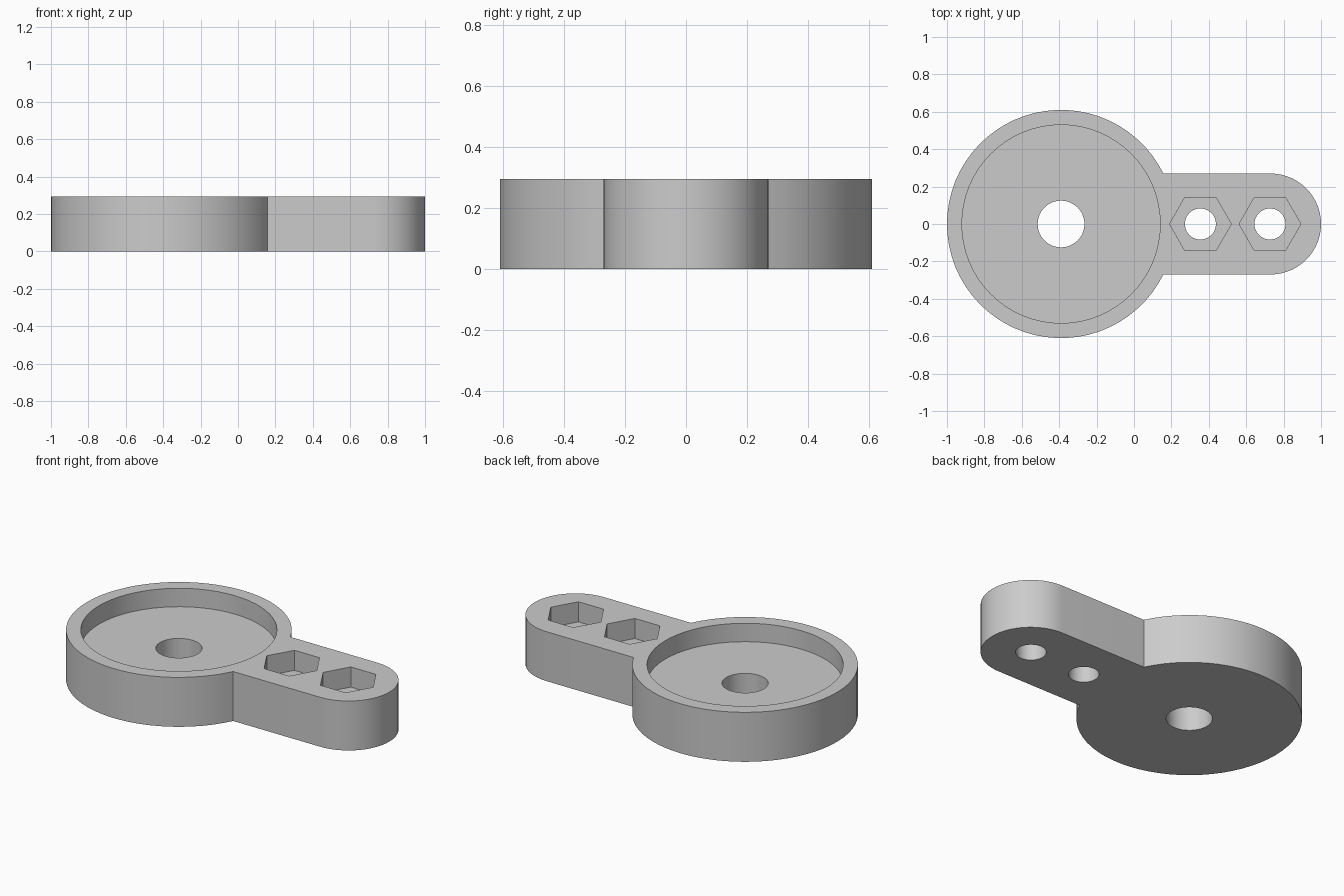
import bpy
import bmesh
from math import asin, cos, sin, pi

HEIGHT = 0.295
DISC_X, DISC_R = -0.39, 0.61
ARM_X, ARM_R = 0.73, 0.27
FLOOR_Z = 0.185      # floor of the round recess
NUT_Z = 0.175        # floor of the nut pockets
BOLT_XS = (0.355, 0.727)

old = bpy.data.objects.get("Cube")
if old:
    bpy.data.objects.remove(old, do_unlink=True)

grey = bpy.data.materials.new("Plain grey")
grey.use_nodes = True
colour = (0.6, 0.6, 0.6, 1)
grey.diffuse_color = colour
grey.node_tree.nodes["Principled BSDF"].inputs["Base Color"].default_value = colour


def arc(cx, radius, start, end, steps):
    """Points along an arc centred on the x axis."""
    angles = [start + (end - start) * i / steps for i in range(steps + 1)]
    return [(cx + radius * cos(a), radius * sin(a)) for a in angles]


def prism(name, outline, z0, z1):
    """Extrude a flat outline upward from z0 to z1."""
    bm = bmesh.new()
    base = bm.faces.new([bm.verts.new((x, y, z0)) for x, y in outline])
    top = bmesh.ops.extrude_face_region(bm, geom=[base])["geom"]
    verts = [v for v in top if isinstance(v, bmesh.types.BMVert)]
    bmesh.ops.translate(bm, verts=verts, vec=(0, 0, z1 - z0))
    bmesh.ops.recalc_face_normals(bm, faces=bm.faces)
    mesh = bpy.data.meshes.new(name)
    bm.to_mesh(mesh)
    bm.free()
    mesh.materials.append(grey)
    obj = bpy.data.objects.new(name, mesh)
    bpy.context.collection.objects.link(obj)
    return obj


def cut(body, name, cx, radius, z0, sides):
    """Cut a round or many-sided pocket from the top down to z0."""
    outline = arc(cx, radius, 0, 2 * pi, sides)[:-1]
    cutter = prism(name, outline, z0, HEIGHT + 0.1)
    cutter.hide_render = True
    mod = body.modifiers.new(name, "BOOLEAN")
    mod.operation = "DIFFERENCE"
    mod.solver = "EXACT"
    mod.object = cutter
    bpy.ops.object.modifier_apply(modifier=mod.name)
    bpy.data.objects.remove(cutter, do_unlink=True)


# Keyhole-shaped body: large disc joined to a round-ended arm
join = asin(ARM_R / DISC_R)
outline = arc(DISC_X, DISC_R, join, 2 * pi - join, 56)
outline += arc(ARM_X, ARM_R, -pi / 2, pi / 2, 28)
body = prism("mounting_bracket", outline, 0, HEIGHT)
bpy.ops.object.select_all(action="DESELECT")
bpy.context.view_layer.objects.active = body
body.select_set(True)

# Round recess and shaft hole in the disc
cut(body, "recess_cutter", DISC_X, 0.53, FLOOR_Z, 64)
cut(body, "shaft_cutter", DISC_X, 0.125, -0.1, 48)

# Hexagonal nut pockets and bolt holes in the arm
for x in BOLT_XS:
    cut(body, "nut_cutter", x, 0.165, NUT_Z, 6)
    cut(body, "bolt_cutter", x, 0.083, -0.1, 40)

bpy.ops.object.shade_smooth_by_angle(angle=pi / 6)
